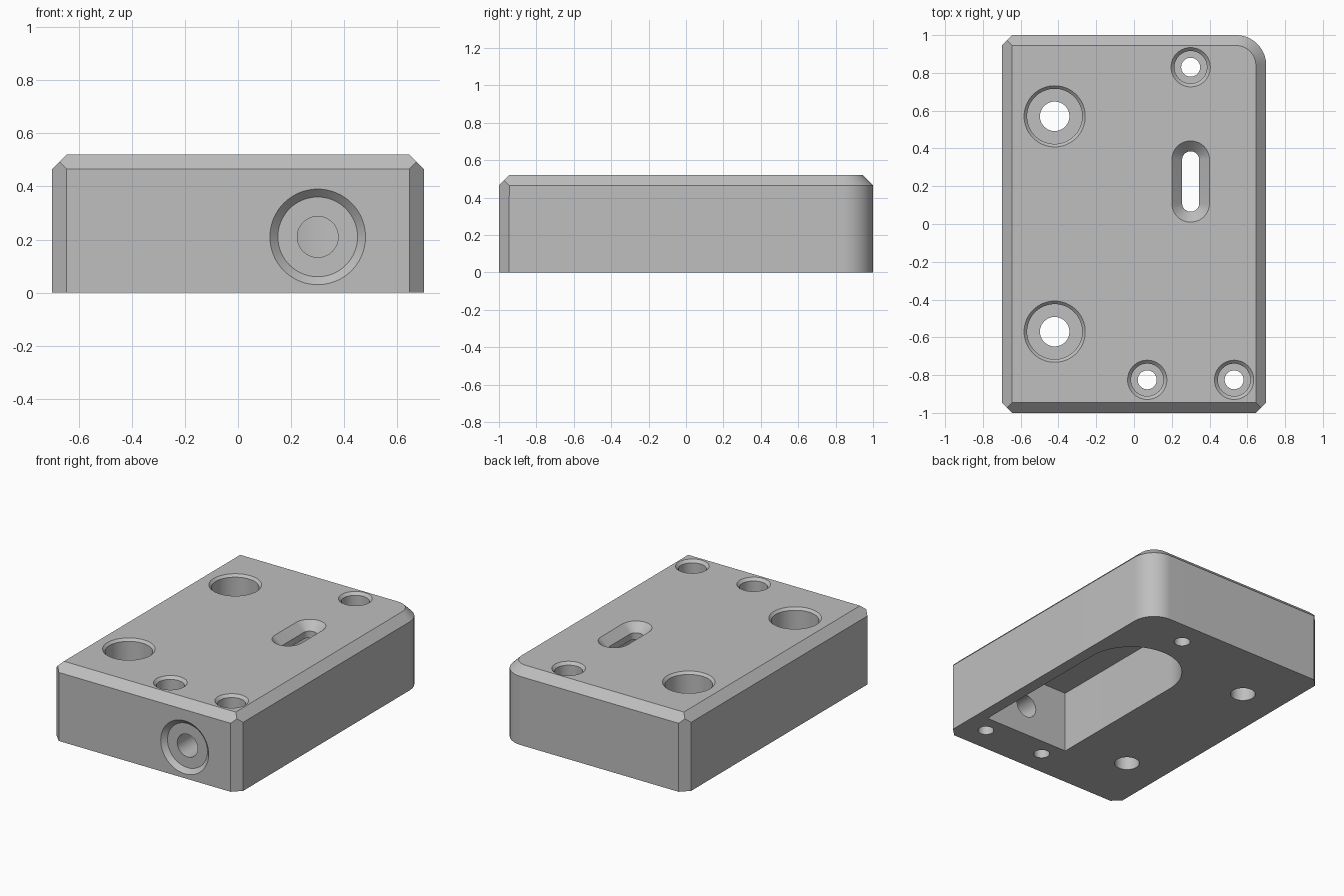
import bpy, bmesh
from math import sin, cos, pi, radians
from mathutils import Matrix, Vector

old = bpy.data.objects.get("Cube")
if old:
    bpy.data.objects.remove(old, do_unlink=True)

HX, HY, TOP = 0.70, 1.00, 0.52      # block half sizes and height
CH = 0.055                          # common chamfer
ROUND = 0.16                        # radius of the rounded corner
FRONT = Matrix.Translation((0, -HY, 0)) @ Matrix.Rotation(radians(-90), 4, "X")


def arc(cx, cy, r, start, end, n):
    """Points on an arc, angles in degrees, both ends included."""
    angles = [radians(start + (end - start) * i / n) for i in range(n + 1)]
    return [(cx + r * cos(a), cy + r * sin(a)) for a in angles]


def circle(cx, cy, r, n=64):
    return arc(cx, cy, r, 0, 360, n)[:-1]


def slot_outline(cx, y0, y1, r):
    """Stadium running along y; y0 and y1 are the arc centres."""
    return arc(cx, y1, r, 0, 180, 24) + arc(cx, y0, r, 180, 360, 24)


def loft(name, layers):
    """Closed solid through stacked (outline, z) layers."""
    bm = bmesh.new()
    rings = [[bm.verts.new((x, y, z)) for x, y in pts] for pts, z in layers]
    for low, high in zip(rings, rings[1:]):
        n = len(low)
        for i in range(n):
            j = (i + 1) % n
            bm.faces.new((low[i], low[j], high[j], high[i]))
    bm.faces.new(rings[0][::-1])
    bm.faces.new(rings[-1])
    return finish(name, bm)


def finish(name, bm):
    bmesh.ops.recalc_face_normals(bm, faces=bm.faces)
    mesh = bpy.data.meshes.new(name)
    bm.to_mesh(mesh)
    bm.free()
    obj = bpy.data.objects.new(name, mesh)
    bpy.context.collection.objects.link(obj)
    return obj


def cut(cutter):
    """Subtract a cutter from the block and discard it."""
    cutter.hide_render = True
    mod = block.modifiers.new(cutter.name, "BOOLEAN")
    mod.operation, mod.solver, mod.object = "DIFFERENCE", "EXACT", cutter
    bpy.context.view_layer.objects.active = block
    bpy.ops.object.modifier_apply(modifier=mod.name)
    bpy.data.objects.remove(cutter, do_unlink=True)


def screw_hole(name, x, y, rim, bore, through, depth):
    """Through hole with a counterbore and a chamfered rim."""
    ease = rim - bore
    steps = [(through, -0.1), (through, TOP - depth), (bore, TOP - depth),
             (bore, TOP - ease), (rim, TOP), (rim, TOP + 0.1)]
    cut(loft(name, [(circle(x, y, r), z) for r, z in steps]))


def block_outline(inset):
    """Rectangle with one rounded back corner, shrunk by inset."""
    x, y = HX - inset, HY - inset
    return ([(-x, -y), (x, -y)]
            + arc(HX - ROUND, HY - ROUND, ROUND - inset, 0, 90, 20)
            + [(-x, y)])


# Block with chamfered top edge
block = loft("block", [(block_outline(0), 0), (block_outline(0), TOP - CH),
                       (block_outline(CH), TOP)])

# Upright chamfers on the three square corners
bm = bmesh.new()
bm.from_mesh(block.data)
for sx, sy in ((-1, -1), (1, -1), (-1, 1)):
    result = bmesh.ops.bisect_plane(
        bm, geom=bm.verts[:] + bm.edges[:] + bm.faces[:],
        plane_co=(sx * (HX - CH), sy * HY, 0),
        plane_no=Vector((sx, sy, 0)).normalized(), clear_outer=True)
    edges = [g for g in result["geom_cut"] if isinstance(g, bmesh.types.BMEdge)]
    bmesh.ops.holes_fill(bm, edges=edges, sides=0)
bmesh.ops.recalc_face_normals(bm, faces=bm.faces)
bm.to_mesh(block.data)
bm.free()

# Pocket in the underside, square at the front and round at the back
pocket = [(-0.02, -0.70), (0.62, -0.70)] + arc(0.30, 0.33, 0.32, 0, 180, 48)
cut(loft("pocket_cutter", [(pocket, -0.1), (pocket, 0.42)]))

# Slot through the pocket ceiling, with a wide chamfer
slot = [(0.045, 0.35), (0.045, TOP - CH), (0.045 + CH, TOP),
        (0.045 + CH, TOP + 0.1)]
cut(loft("slot_cutter",
         [(slot_outline(0.30, 0.11, 0.34, r), z) for r, z in slot]))

# Large and small screw holes
for y in (0.57, -0.57):
    screw_hole("large_hole_cutter", -0.42, y, 0.162, 0.146, 0.078, 0.26)
for x, y in ((0.30, 0.83), (0.07, -0.825), (0.53, -0.825)):
    screw_hole("small_hole_cutter", x, y, 0.104, 0.086, 0.05, 0.20)

# Front port: shallow conical seat and a bore into the pocket
port = [(0.18, -0.1), (0.18, 0), (0.15, 0.03), (0.077, 0.03), (0.077, 0.45)]
port_cutter = loft("port_cutter", [(circle(0, 0, r), z) for r, z in port])
port_cutter.data.transform(Matrix.Translation((0.30, 0, 0.21)) @ FRONT)
cut(port_cutter)

# Single grey finish
grey = bpy.data.materials.new("plain_grey")
grey.use_nodes = True
colour = (0.52, 0.52, 0.52, 1)
grey.diffuse_color = colour
grey.node_tree.nodes["Principled BSDF"].inputs["Base Color"].default_value = colour
block.data.materials.clear()
block.data.materials.append(grey)

bpy.ops.object.select_all(action="DESELECT")
block.select_set(True)
bpy.context.view_layer.objects.active = block
bpy.ops.object.shade_smooth_by_angle(angle=radians(30))
